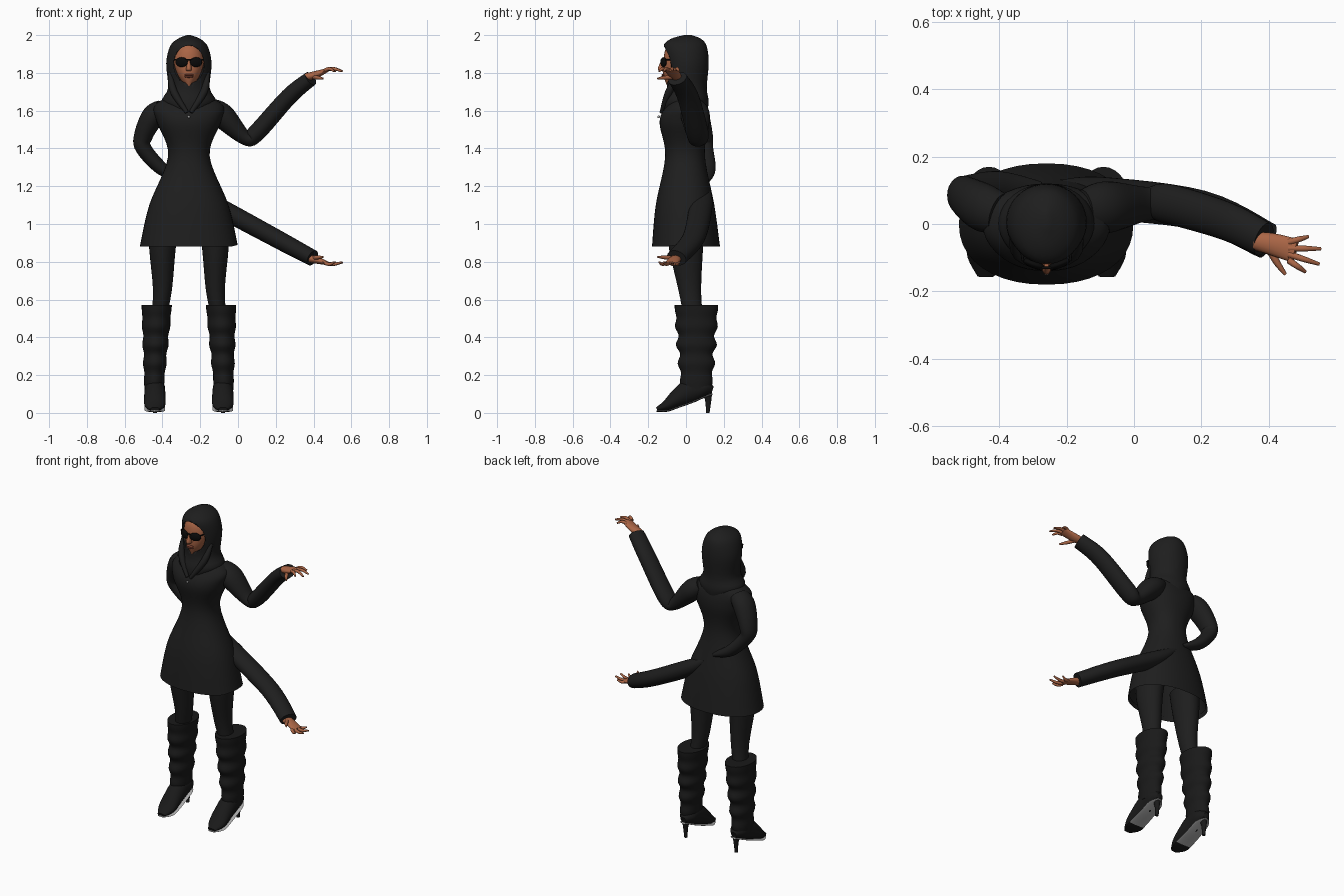
import bpy, bmesh, math
from mathutils import Vector

if "Cube" in bpy.data.objects:
    bpy.data.objects.remove(bpy.data.objects["Cube"])

BODY_X = -.26                      # centre line of the body
Y_AXIS, Z_AXIS = Vector((0, 1, 0)), Vector((0, 0, 1))


def material(name, *colour):
    mat = bpy.data.materials.new(name)
    mat.use_nodes = True
    shader = mat.node_tree.nodes["Principled BSDF"]
    shader.inputs["Base Color"].default_value = (*colour, 1)
    shader.inputs["Roughness"].default_value = .8
    mat.diffuse_color = (*colour, 1)
    return mat


cloth = material("charcoal cloth", .013, .013, .013)
leather = material("black leather", .01, .01, .01)
skin = material("warm skin", .4, .13, .06)
lip_tint = material("lip tint", .27, .07, .04)
glass = material("dark glass", .003, .003, .003)
sole_grey = material("sole grey", .4, .4, .4)


def finish(bm, name, mat):
    bmesh.ops.recalc_face_normals(bm, faces=bm.faces)
    mesh = bpy.data.meshes.new(name)
    bm.to_mesh(mesh)
    bm.free()
    mesh.materials.append(mat)
    obj = bpy.data.objects.new(name, mesh)
    bpy.context.collection.objects.link(obj)
    bpy.ops.object.select_all(action="DESELECT")
    obj.select_set(True)
    bpy.context.view_layer.objects.active = obj
    bpy.ops.object.shade_smooth_by_angle(angle=math.radians(50))
    return obj


def smooth_rows(rows, steps):
    """Catmull-Rom interpolation through rows of numbers."""
    padded = [rows[0], *rows, rows[-1]]
    result = []
    for before, start, end, after in zip(padded, padded[1:], padded[2:], padded[3:]):
        for step in range(steps):
            t = step / steps
            result.append([q + t / 2 * (r - p + t * (2 * p - 5 * q + 4 * r - s
                           + t * (3 * (q - r) + s - p)))
                           for p, q, r, s in zip(before, start, end, after)])
    return result + [rows[-1]]


def loft(name, rows, mat, ref=None, sides=28, steps=4, power=2, cut=None, caps=True):
    """Rows are (x, y, z, radius[, radius]); rings are level, or square to the path with ref."""
    rows = smooth_rows([row if len(row) > 4 else (*row, row[-1]) for row in rows], steps)
    centres = [Vector(row[:3]) for row in rows]
    bm = bmesh.new()
    rings = []
    for i, (*_, width, depth) in enumerate(rows):
        across, other = Vector((1, 0, 0)), Y_AXIS
        if ref:
            along = (centres[min(i + 1, len(rows) - 1)] - centres[max(i - 1, 0)]).normalized()
            across = along.cross(ref).normalized()
            other = across.cross(along)
        ring = []
        for side in range(sides):
            angle = math.tau * side / sides
            u, v = math.cos(angle), math.sin(angle)
            u = math.copysign(abs(u) ** (2 / power), u)
            v = math.copysign(abs(v) ** (2 / power), v)
            ring.append(bm.verts.new(centres[i] + across * u * width + other * v * depth))
        rings.append(ring)
    for low, high in zip(rings, rings[1:]):
        for k in range(sides):
            following = (k + 1) % sides
            bm.faces.new((low[k], low[following], high[following], high[k]))
    if caps:
        bm.faces.new(rings[0])
        bm.faces.new(rings[-1])
    if cut:
        bmesh.ops.bisect_plane(bm, geom=bm.verts[:] + bm.edges[:] + bm.faces[:],
                               plane_co=cut[0], plane_no=cut[1], clear_inner=True)
    return finish(bm, name, mat)


def upright(name, rows, mat, x=BODY_X, **options):
    """Rows are (height, half width, front y, back y)."""
    return loft(name, [(x, (front + back) / 2, height, width, (back - front) / 2)
                       for height, width, front, back in rows], mat, **options)


def ball(name, place, size, mat, turn=0):
    bm = bmesh.new()
    bmesh.ops.create_uvsphere(bm, u_segments=20, v_segments=12, radius=1)
    obj = finish(bm, name, mat)
    obj.location, obj.scale, obj.rotation_euler.z = place, size, turn
    return obj


# Coat with a slanted hem, over a lower skirt layer
upright("coat", [(1.7, .05, -.04, .08), (1.63, .18, -.1, .11), (1.54, .17, -.14, .12),
                 (1.36, .11, -.11, .1), (1.1, .21, -.16, .15), (.88, .26, -.18, .18)],
        cloth, sides=40, steps=6, power=2.2, caps=False, cut=((0, 0, .89), (-.27, 0, 1)))
upright("under_skirt", [(1.2, .16, -.12, .11), (.9, .25, -.17, .17)],
        cloth, sides=40, power=2.2, caps=False)

# Draped hood, opened at the front for the face
hood = upright("hood", [(2, .01, -.01, .03), (1.98, .06, -.08, .08), (1.94, .1, -.12, .11),
                        (1.85, .12, -.11, .12), (1.72, .11, -.1, .11), (1.64, .14, -.12, .12),
                        (1.55, .02, -.12, .1)], cloth, sides=40)
cutter = loft("face_cutter", [(BODY_X, depth, 1.845, .08, .1) for depth in (-.3, -.03)],
              cloth, ref=Z_AXIS, steps=1)
cutter.hide_render = True
opening = hood.modifiers.new("face opening", "BOOLEAN")
opening.operation, opening.object, opening.solver = "DIFFERENCE", cutter, "EXACT"
bpy.context.view_layer.objects.active = hood
bpy.ops.object.modifier_apply(modifier=opening.name)
bpy.data.objects.remove(cutter)

# Face
upright("face", [(1.73, .02, -.1, 0), (1.79, .06, -.12, .03), (1.86, .08, -.12, .04),
                 (1.92, .07, -.11, .04), (1.96, .04, -.08, .03)], skin)
upright("nose", [(1.87, .007, -.13, -.1), (1.82, .015, -.15, -.1), (1.81, .01, -.13, -.1)],
        skin, sides=14)
for part, height in (("upper_lip", 1.789), ("lower_lip", 1.78)):
    ball(part, (BODY_X, -.12, height), (.024, .01, .006), lip_tint)
ball("neck_bead", (BODY_X, -.145, 1.567), (.007, .007, .007), sole_grey)

# Sunglasses bridge
loft("glasses_bridge", [(BODY_X + end, -.13, 1.87, .004) for end in (-.02, .02)],
     glass, ref=Y_AXIS, sides=8)

# Parts that repeat on both sides of the body
for side, word in ((-1, "right"), (1, "left")):
    def mirrored(offset, *rest):
        return (BODY_X + side * offset, *rest)

    ball(word + "_lens", mirrored(.038, -.119, 1.857), (.035, .012, .026), glass, side * .35)
    loft(word + "_temple", [mirrored(.07, -.11, 1.87, .004), mirrored(.08, -.03, 1.87, .004)],
         glass, ref=Z_AXIS, sides=8)
    loft(word + "_scarf_fold", [mirrored(.1, -.04, 1.8, .01), mirrored(.08, -.09, 1.7, .02),
                                mirrored(.01, -.13, 1.59, .01)], cloth, ref=Y_AXIS, sides=14)
    loft(word + "_leg", [mirrored(.13, 0, 1, .08, .1), mirrored(.14, 0, .87, .07, .09),
                         mirrored(.14, .02, .65, .05, .06), mirrored(.16, .04, .5, .04, .05)], cloth)

    # Boot shaft, with slouch wrinkles that grow towards the ankle
    shaft = []
    rings = 32
    for ring in range(rings + 1):
        drop = ring / rings
        height = .57 - .45 * drop
        wrinkle = -math.cos(math.tau * (height - .41) / .1) * math.sin(math.pi * drop)
        shaft.append(mirrored(.17 + .015 * drop, .055, height, .08 - .03 * drop + .004 * wrinkle,
                              .115 - .035 * drop + .01 * wrinkle))
    loft(word + "_boot_shaft", shaft, leather, steps=1)

    # Pointed foot, with a sole plate following its underside, and a stiletto heel
    foot = [mirrored(.18, *place) for place in
            ((.14, .12, .02, .02), (.1, .13, .05, .045), (.03, .12, .054, .065),
             (-.04, .08, .057, .05), (-.1, .04, .054, .03), (-.155, .02, .025, .01))]
    loft(word + "_boot_foot", foot, leather, ref=Z_AXIS)
    sole = loft(word + "_sole", [(x, y, z - thickness, width * .95, .004)
                                 for x, y, z, width, thickness in foot], sole_grey, ref=Z_AXIS)
    sole.data.materials.append(leather)
    for face in sole.data.polygons:
        if face.center.y < -.07 and face.normal.z < -.5:
            face.material_index = 1
    upright(word + "_heel", [(.12, .03, .07, .14), (.07, .015, .1, .135), (0, .01, .105, .125)],
            leather, x=foot[0][0], sides=14)


# Sleeves, a little deeper than they are thick
def sleeve(name, *points):
    loft(name, [(*point, point[-1] + .012) for point in points], cloth, ref=Y_AXIS, steps=6)


sleeve("right_sleeve", (-.4, .03, 1.61, .05), (-.45, .05, 1.57, .06), (-.5, .08, 1.47, .05),
       (-.5, .09, 1.4, .042), (-.4, .11, 1.29, .035), (-.28, .1, 1.23, .015))
sleeve("left_sleeve", (-.15, .04, 1.62, .05), (-.08, .05, 1.57, .065), (.04, .06, 1.455, .038),
       (.1, .06, 1.485, .047), (.27, .01, 1.675, .045), (.385, -.045, 1.77, .04))
sleeve("lower_left_sleeve", (-.22, .1, 1.18, .02), (-.1, .08, 1.09, .048),
       (.2, .04, .925, .048), (.395, -.05, .82, .043))


# Hands with four fanned fingers and a thumb
def hand(name, wrist, bend):
    def place(forward, across, lift, *radii):
        return (*(wrist + Vector((forward, across, lift * bend))), *radii)

    loft(name + "_palm", [place(-.03, 0, 0, .02, .027), place(.02, -.01, .3, .02, .033),
                          place(.09, -.03, 1, .009, .036)], skin, ref=Y_AXIS, sides=16)
    for i, finger in enumerate(("little", "ring", "middle", "index")):
        angle = math.radians(16 - 17 * i)
        reach = .06 + .04 * math.sin(math.pi * i / 3)
        forward, across = reach * math.cos(angle), reach * math.sin(angle)
        knuckle = -.004 - .018 * i
        loft(f"{name}_{finger}_finger",
             [place(.07, knuckle, .9, .01),
              place(.07 + forward / 2, knuckle + across / 2, 1.1, .009),
              place(.07 + forward, knuckle + across, .75, .005)], skin, ref=Y_AXIS, sides=10)
    loft(name + "_thumb", [place(.01, -.02, 0, .012), place(.035, -.065, -.1, .01),
                           place(.06, -.1, -.2, .005)], skin, ref=Z_AXIS, sides=10)


hand("left_hand", Vector((.39, -.05, 1.778)), .04)
hand("lower_left_hand", Vector((.39, -.05, .82)), -.03)
